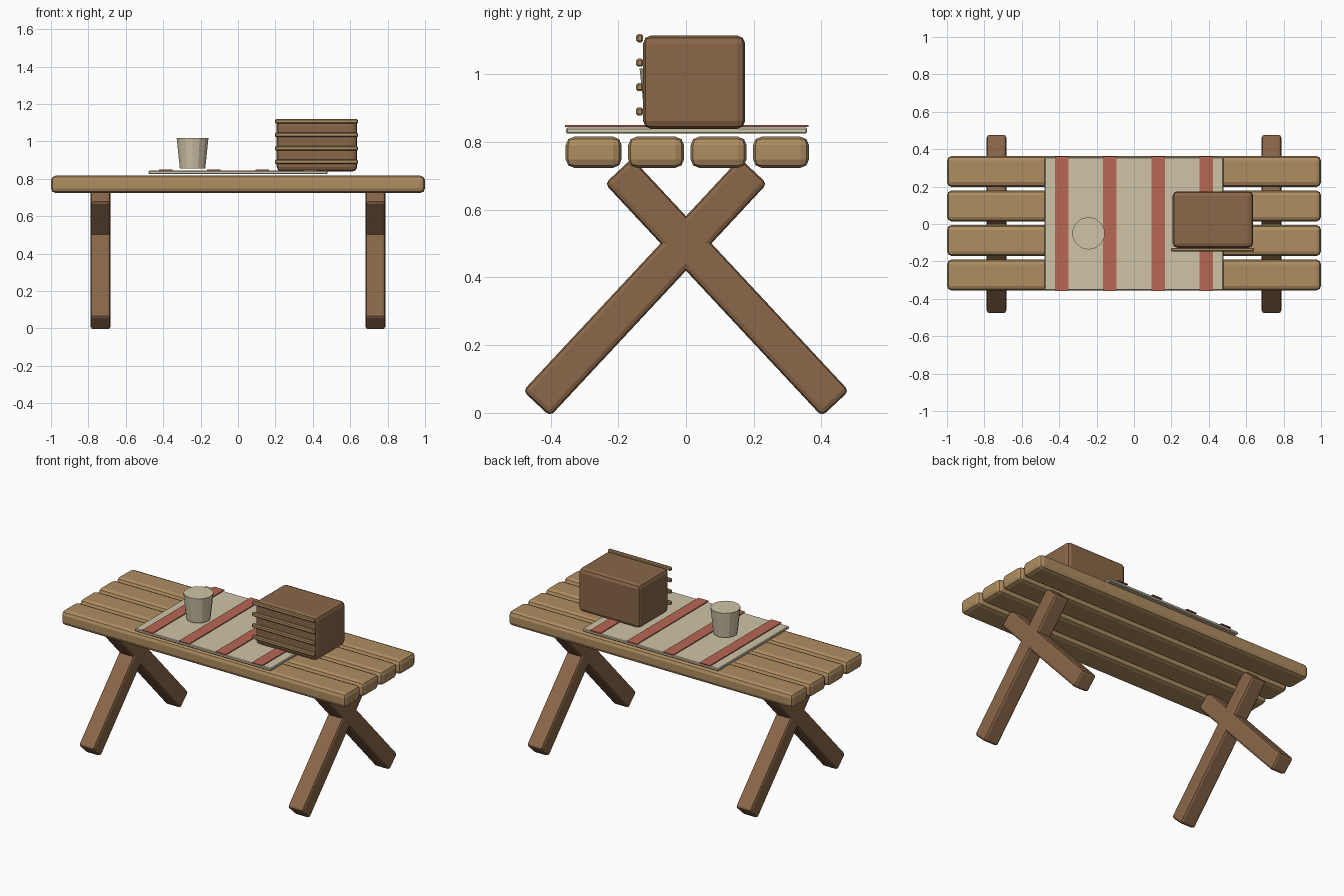
import bpy
import bmesh
import math
from mathutils import Matrix

if "Cube" in bpy.data.objects:
    bpy.data.objects.remove(bpy.data.objects["Cube"])


def material(name, rgb):
    m = bpy.data.materials.new(name)
    m.diffuse_color = (*rgb, 1.0)
    m.use_nodes = True
    m.node_tree.nodes["Principled BSDF"].inputs["Base Color"].default_value = m.diffuse_color
    return m


LIGHT_WOOD = material("light wood", (0.43, 0.27, 0.12))
DARK_WOOD = material("dark wood", (0.255, 0.135, 0.066))
LINEN = material("linen", (0.62, 0.55, 0.385))
RED = material("red stripe", (0.48, 0.135, 0.088))


def finish(bm, name, mat):
    mesh = bpy.data.meshes.new(name)
    bm.to_mesh(mesh)
    bm.free()
    mesh.materials.append(mat)
    obj = bpy.data.objects.new(name, mesh)
    bpy.context.collection.objects.link(obj)
    return obj


def box(name, center, size, mat, bevel=0.0, segments=1, tilt=0.0):
    """Bevelled box, tilted about the x axis."""
    bm = bmesh.new()
    bmesh.ops.create_cube(bm, size=1.0, matrix=Matrix.Diagonal((*size, 1.0)))
    if bevel:
        bmesh.ops.bevel(bm, geom=bm.edges[:], offset=bevel, segments=segments,
                        profile=0.5, affect='EDGES')
    obj = finish(bm, name, mat)
    obj.location = center
    obj.rotation_euler.x = tilt
    return obj


# Table top: four long planks
for i in range(4):
    box(f"plank_{i + 1}", (0, 0.004 + (i - 1.5) * 0.1845, 0.77),
        (2.0, 0.165, 0.092), LIGHT_WOOD, 0.025, 2)

# Crossed legs at both ends
for end, x in (("left", -0.735), ("right", 0.735)):
    for part, side in (("front", -1), ("back", 1)):
        box(f"{end}_{part}_leg", (x, side * 0.121, 0.371),
            (0.107, 0.11, 0.94), DARK_WOOD, 0.015, 2, side * math.radians(43))

# Table runner with raised stripes
box("runner", (0, 0.002, 0.834), (0.956, 0.712, 0.018), LINEN, 0.004)
for i in range(4):
    box(f"runner_stripe_{i + 1}", ((i - 1.5) * 0.257, 0.002, 0.847),
        (0.072, 0.72, 0.006), RED)

# Basket with four slats on the front
box("basket", (0.422, 0.024, 0.977), (0.43, 0.302, 0.276), DARK_WOOD, 0.024, 2)
for i in range(4):
    box(f"basket_slat_{i + 1}", (0.42, -0.137, 0.890 + i * 0.0723),
        (0.443, 0.02, 0.024), LIGHT_WOOD, 0.005)

# Tapered cup
bm = bmesh.new()
bmesh.ops.create_cone(bm, cap_ends=True, segments=14, radius1=0.070,
                      radius2=0.087, depth=0.162)
cup = finish(bm, "cup", LINEN)
cup.location = (-0.243, -0.05, 0.936)
